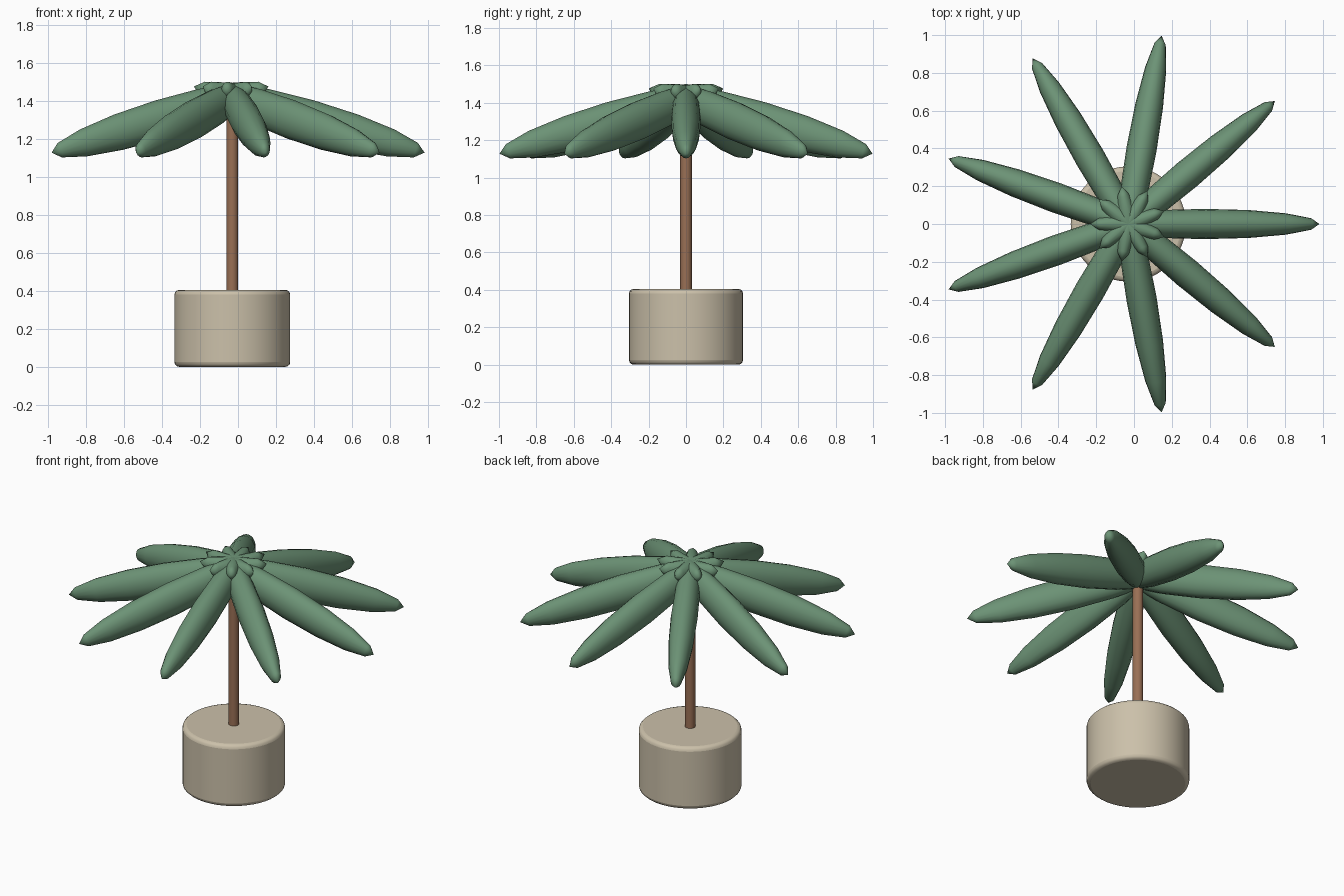
import bpy
from math import radians, cos, sin
from mathutils import Matrix, Vector

if "Cube" in bpy.data.objects:
    bpy.data.objects.remove(bpy.data.objects["Cube"])

CX = -0.03  # plant axis


def material(name, rgb):
    m = bpy.data.materials.new(name)
    m.diffuse_color = (*rgb, 1)
    m.use_nodes = True
    m.node_tree.nodes["Principled BSDF"].inputs["Base Color"].default_value = m.diffuse_color
    return m


def finish(name, mat, angle=40):
    ob = bpy.context.object
    ob.name = name
    ob.data.materials.append(mat)
    bpy.ops.object.shade_smooth_by_angle(angle=radians(angle))
    return ob


stone = material("stone", (0.60, 0.53, 0.40))
bark = material("bark", (0.32, 0.16, 0.09))
green = material("leaf_green", (0.15, 0.29, 0.18))

# Round planter with softened rims
bpy.ops.mesh.primitive_cylinder_add(vertices=48, radius=0.305, depth=0.405, location=(CX, 0, 0.2025))
pot = finish("planter", stone)
bevel = pot.modifiers.new("rim", 'BEVEL')
bevel.width = 0.025
bevel.segments = 3
bevel.limit_method = 'ANGLE'

# Slim trunk
bpy.ops.mesh.primitive_cylinder_add(vertices=24, radius=0.031, depth=1.02, location=(CX, 0, 0.91))
finish("trunk", bark)

# Nine drooping ellipsoid leaves whose inner ends cross at the crown
for i in range(9):
    bpy.ops.mesh.primitive_uv_sphere_add(segments=16, ring_count=8, radius=1)
    leaf = finish(f"leaf_{i + 1}", green)
    leaf.data.transform(
        Matrix.Translation((CX, 0, 1.302))
        @ Matrix.Rotation(radians(40 * i), 4, 'Z')
        @ Matrix.Translation((0.405, 0, 0))
        @ Matrix.Rotation(radians(16), 4, 'Y')
        @ Matrix.Diagonal((0.632, 0.08, 0.104, 1))
        @ Matrix.Rotation(radians(90), 4, 'Y'))
